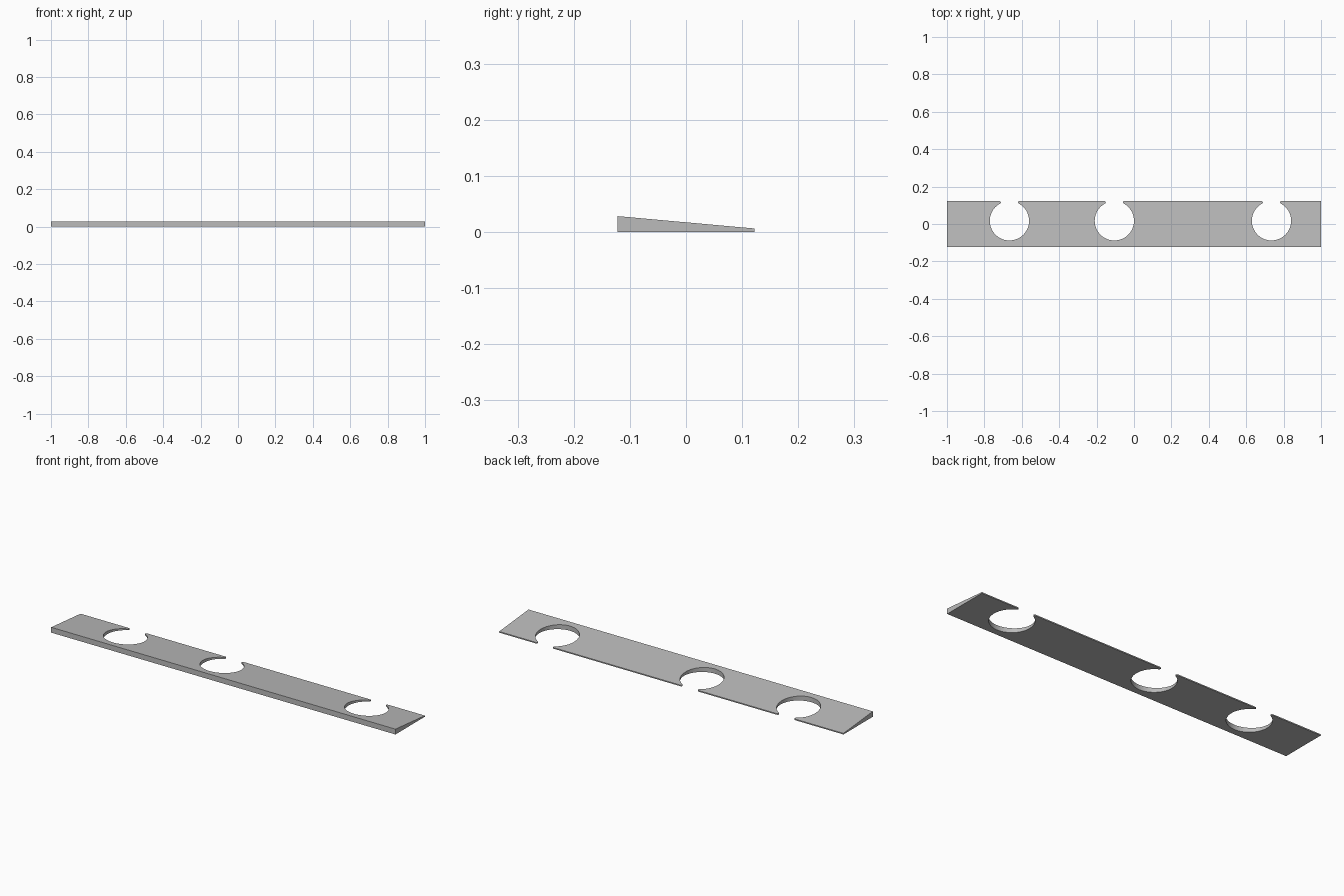
import bpy, bmesh
from math import sin, cos, atan2, sqrt, pi

if "Cube" in bpy.data.objects:
    bpy.data.objects.remove(bpy.data.objects["Cube"], do_unlink=True)

HALF_LENGTH, HALF_DEPTH = 1.0, 0.122
FRONT_HEIGHT, BACK_HEIGHT = 0.028, 0.006
HOLE_RADIUS, LIP_RADIUS, HOLE_Y = 0.105, 0.0065, 0.017
HOLE_CENTRES = (0.735, -0.105, -0.666)

# Plain grey material
grey = bpy.data.materials.new("plain grey")
grey.use_nodes = True
colour = (0.5, 0.5, 0.5, 1)
grey.diffuse_color = colour
grey.node_tree.nodes["Principled BSDF"].inputs["Base Color"].default_value = colour


def arc(cx, cy, radius, start, end, steps):
    angles = [start + (end - start) * i / steps for i in range(steps + 1)]
    return [(cx + radius * cos(a), cy + radius * sin(a)) for a in angles]


def notch(cx):
    """Round cutout opening through the back edge between two rounded lips."""
    lip_y = HALF_DEPTH - LIP_RADIUS
    rise = lip_y - HOLE_Y
    offset = sqrt((HOLE_RADIUS + LIP_RADIUS) ** 2 - rise ** 2)
    a = atan2(rise, offset)
    right_lip = arc(cx + offset, lip_y, LIP_RADIUS, pi / 2, pi + a, 8)
    bowl = arc(cx, HOLE_Y, HOLE_RADIUS, a, -pi - a, 64)
    left_lip = arc(cx - offset, lip_y, LIP_RADIUS, -a, pi / 2, 8)
    return right_lip + bowl[1:-1] + left_lip


# Outline of the strip with its three notches
outline = [(-HALF_LENGTH, -HALF_DEPTH), (HALF_LENGTH, -HALF_DEPTH),
           (HALF_LENGTH, HALF_DEPTH)]
for centre in HOLE_CENTRES:
    outline += notch(centre)
outline.append((-HALF_LENGTH, HALF_DEPTH))

# Extrude the outline and slope the top down towards the back
bm = bmesh.new()
base = bm.faces.new([bm.verts.new((x, y, 0)) for x, y in outline])
top = bmesh.ops.extrude_face_region(bm, geom=[base], use_keep_orig=True)
for v in top["geom"]:
    if isinstance(v, bmesh.types.BMVert):
        t = (v.co.y + HALF_DEPTH) / (2 * HALF_DEPTH)
        v.co.z = FRONT_HEIGHT + (BACK_HEIGHT - FRONT_HEIGHT) * t
bmesh.ops.recalc_face_normals(bm, faces=bm.faces)

mesh = bpy.data.meshes.new("notched_wedge_strip")
bm.to_mesh(mesh)
bm.free()
mesh.materials.append(grey)
strip = bpy.data.objects.new("notched_wedge_strip", mesh)
bpy.context.collection.objects.link(strip)

# Smooth cutout walls with crisp edges
bpy.ops.object.select_all(action="DESELECT")
strip.select_set(True)
bpy.context.view_layer.objects.active = strip
bpy.ops.object.shade_smooth_by_angle()
